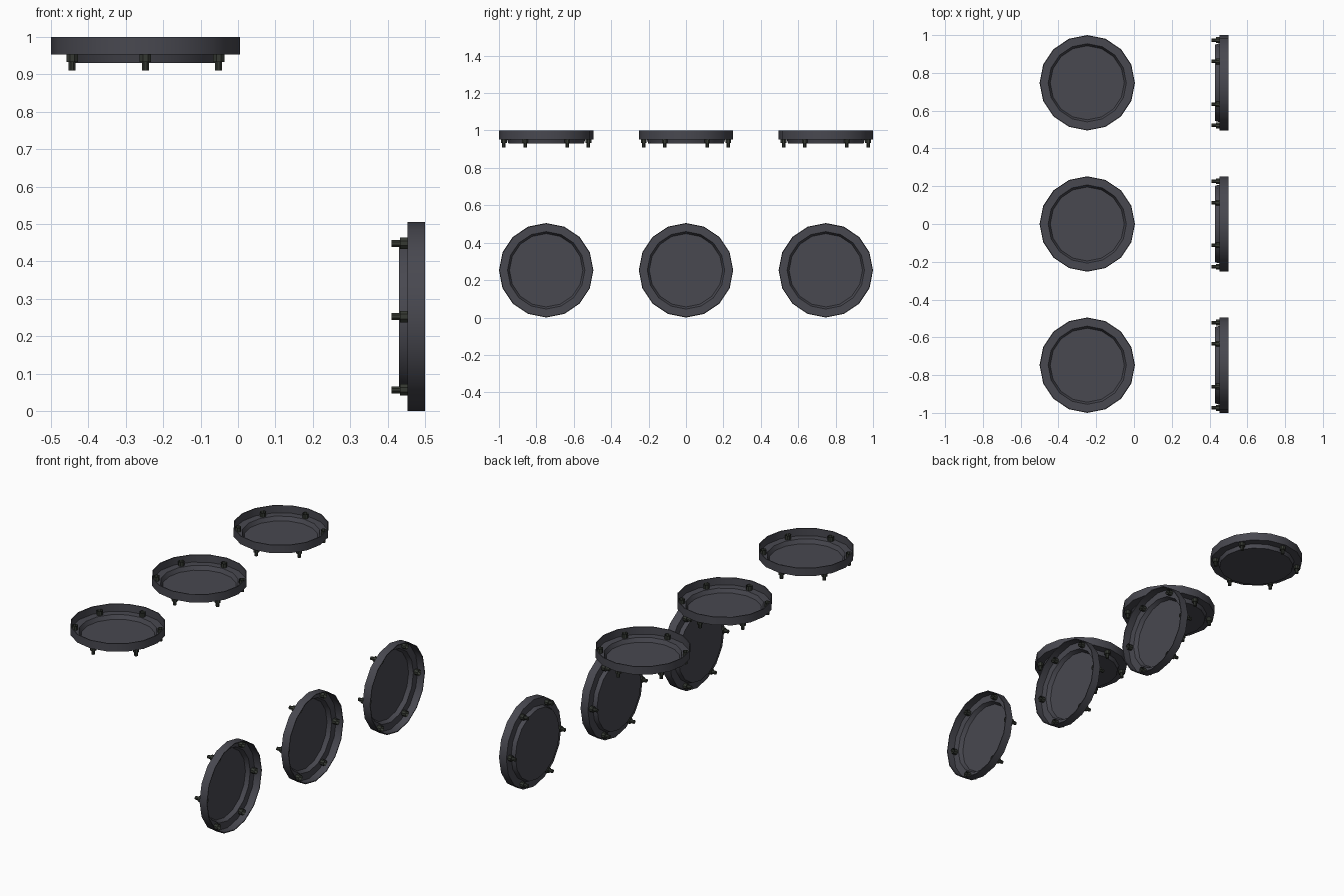
import bpy, bmesh, math
from mathutils import Matrix

if "Cube" in bpy.data.objects:
    bpy.data.objects.remove(bpy.data.objects["Cube"])

R = 0.2525          # dish radius


def material(name, rgb):
    m = bpy.data.materials.new(name)
    m.diffuse_color = (*rgb, 1)
    m.use_nodes = True
    m.node_tree.nodes["Principled BSDF"].inputs["Base Color"].default_value = m.diffuse_color
    return m


dark = material("dark_shell", (0.065, 0.065, 0.08))
stud_mat = material("stud_metal", (0.035, 0.04, 0.032))


def lathe(name, profile, sides, mat, start=0.0):
    """Spin an (r, z) profile about z."""
    bm = bmesh.new()
    rows = []
    for r, z in profile:
        if r == 0:
            rows.append([bm.verts.new((0, 0, z))] * sides)
        else:
            rows.append([bm.verts.new((r * math.cos(start + 2 * math.pi * i / sides),
                                       r * math.sin(start + 2 * math.pi * i / sides), z))
                         for i in range(sides)])
    for a, b in zip(rows, rows[1:]):
        for i in range(sides):
            j = (i + 1) % sides
            bm.faces.new(list(dict.fromkeys((a[i], a[j], b[j], b[i]))))
    bmesh.ops.recalc_face_normals(bm, faces=bm.faces)
    me = bpy.data.meshes.new(name)
    bm.to_mesh(me)
    bm.free()
    me.materials.append(mat)
    ob = bpy.data.objects.new(name, me)
    bpy.context.collection.objects.link(ob)
    bpy.ops.object.select_all(action='DESELECT')
    ob.select_set(True)
    bpy.context.view_layer.objects.active = ob
    bpy.ops.object.shade_smooth_by_angle(angle=math.radians(35))
    return ob


# Shallow dish: raised rim, flat flange, sunken floor (top of rim at z = 0)
dish_profile = [(0, -0.070), (0.202, -0.070), (0.209, -0.047), (R, -0.047),
                (R, 0), (R - 0.005, 0), (R - 0.005, -0.043), (0.207, -0.043),
                (0.196, -0.066), (0, -0.066)]
# Stepped stud, open at the upper end, passing through the flange
stud_profile = [(0.0165, -0.018), (0.0165, -0.067), (0.010, -0.067),
                (0.010, -0.090), (0, -0.090)]


def make_unit(label, frame):
    dish = lathe(label + "_dish", dish_profile, 16, dark)
    dish.matrix_world = frame
    for k in range(6):
        a = math.radians(30 + 60 * k)
        stud = lathe(f"{label}_stud_{k + 1}", stud_profile, 8, stud_mat, math.pi / 8)
        stud.matrix_world = frame @ Matrix.Translation(
            (0.226 * math.cos(a), 0.226 * math.sin(a), 0))


# Three flat dishes on top, three upright ones on the right
for n, y in enumerate((-1 + R, 0, 1 - R)):
    make_unit(f"flat_{n + 1}", Matrix.Translation((-0.5 + R, y, 1.0)))
    make_unit(f"upright_{n + 1}", Matrix.Translation((0.5, y, R))
              @ Matrix.Rotation(math.pi / 2, 4, 'Y'))
